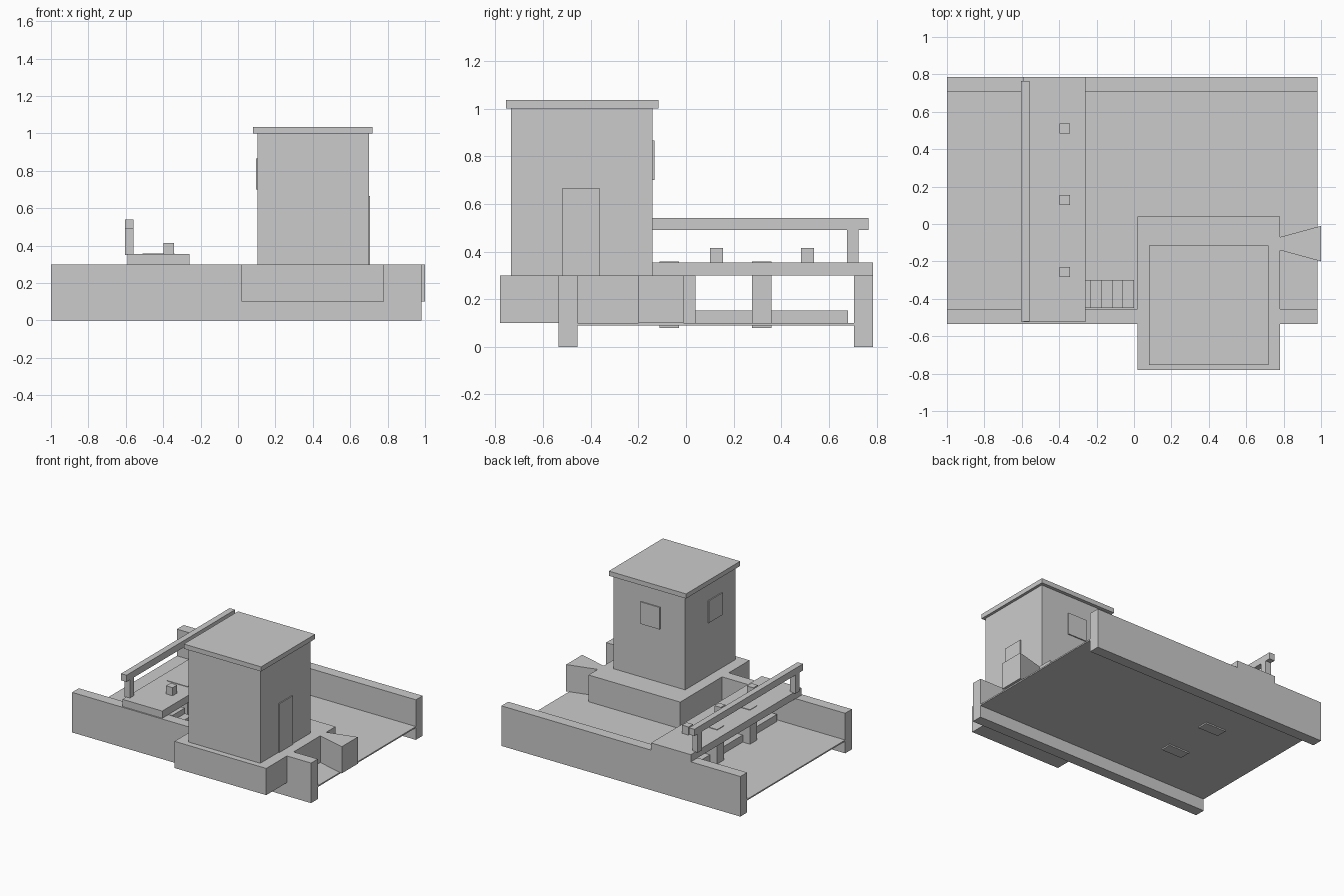
import bpy
import bmesh

if "Cube" in bpy.data.objects:
    bpy.data.objects.remove(bpy.data.objects["Cube"], do_unlink=True)

GREY = (0.6, 0.6, 0.6, 1)
stone = bpy.data.materials.new("plain grey")
stone.use_nodes = True
stone.diffuse_color = GREY
bsdf = stone.node_tree.nodes["Principled BSDF"]
bsdf.inputs["Base Color"].default_value = GREY
bsdf.inputs["Roughness"].default_value = 0.8


def prism(name, outline, z0, z1):
    """Extrude a counter-clockwise plan outline from z0 up to z1."""
    bm = bmesh.new()
    base = bm.faces.new([bm.verts.new((x, y, z0)) for x, y in outline])
    top = bmesh.ops.extrude_face_region(bm, geom=[base])["geom"]
    for v in top:
        if isinstance(v, bmesh.types.BMVert):
            v.co.z = z1
    bmesh.ops.recalc_face_normals(bm, faces=bm.faces)
    mesh = bpy.data.meshes.new(name)
    bm.to_mesh(mesh)
    bm.free()
    mesh.materials.append(stone)
    obj = bpy.data.objects.new(name, mesh)
    bpy.context.collection.objects.link(obj)
    return obj


def box(name, x0, x1, y0, y1, z0, z1):
    return prism(name, [(x0, y0), (x1, y0), (x1, y1), (x0, y1)], z0, z1)


# Channel: thin floor between two long banks
box("channel_floor", -1, 0.98, -0.46, 0.71, 0.09, 0.10)
box("front_bank", -1, 0.98, -0.535, -0.455, 0, 0.30)
box("back_bank", -1, 0.98, 0.705, 0.785, 0, 0.30)

# House on its raised platform, with a flared breakwater
box("platform", 0.02, 0.78, -0.78, 0.04, 0.10, 0.30)
prism("breakwater", [(0.78, -0.14), (1.0, -0.20), (1.0, -0.01), (0.78, -0.07)], 0.10, 0.30)
box("house_walls", 0.105, 0.70, -0.735, -0.14, 0.30, 1.0)
box("roof", 0.08, 0.72, -0.755, -0.115, 1.0, 1.035)
box("door", 0.70, 0.707, -0.52, -0.36, 0.30, 0.665)
box("back_window", 0.31, 0.47, -0.14, -0.132, 0.70, 0.865)
box("right_window", 0.097, 0.105, -0.575, -0.41, 0.70, 0.865)

# Bridge deck across the channel, with piers and the sill beneath
box("bridge_deck", -0.59, -0.26, -0.525, 0.785, 0.30, 0.354)
for i, y in enumerate((-0.07, 0.318)):
    box(f"pier_{i + 1}", -0.51, -0.34, y - 0.041, y + 0.041, 0.08, 0.358)
box("channel_sill", -0.45, -0.40, -0.435, 0.68, 0.10, 0.153)

# Bollards on the deck
for i, y in enumerate((-0.257, 0.128, 0.51)):
    box(f"bollard_{i + 1}", -0.397, -0.343, y - 0.027, y + 0.027, 0.354, 0.415)

# Railing beam and its end posts
box("rail_beam", -0.605, -0.56, -0.52, 0.765, 0.49, 0.54)
for i, y in enumerate((-0.455, 0.70)):
    box(f"rail_post_{i + 1}", -0.605, -0.56, y - 0.025, y + 0.025, 0.35, 0.49)

# Steps from the deck down to the channel floor
for i in range(5):
    x = -0.29 + i * 0.0575
    box(f"step_{i + 1}", x, x + 0.06, -0.45, -0.30, 0.10, 0.30 - i * 0.042)
